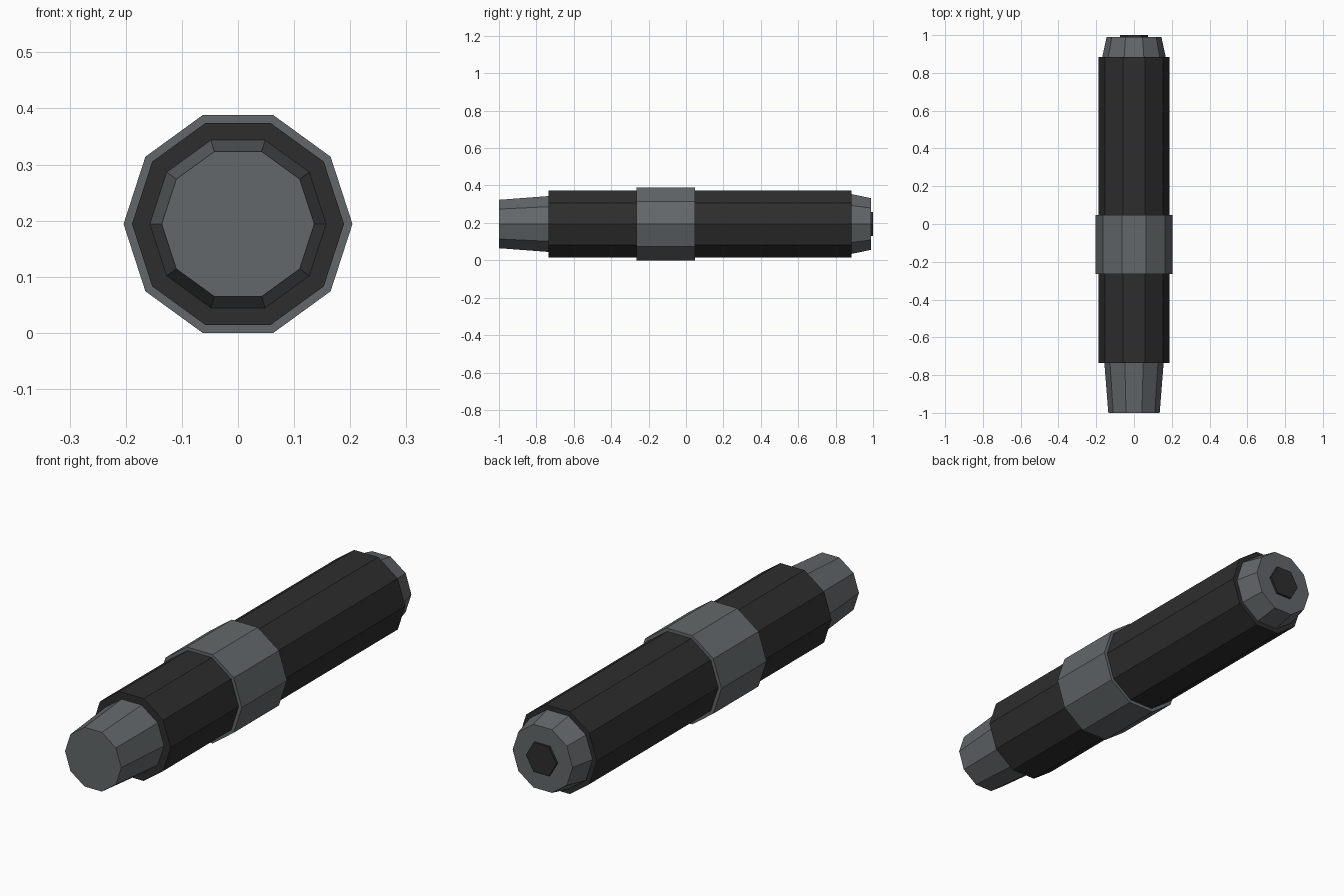
import bpy
import math

AXIS_Z = 0.194  # height of the long axis

cube = bpy.data.objects.get("Cube")
if cube:
    bpy.data.objects.remove(cube, do_unlink=True)


def make_material(name, color):
    mat = bpy.data.materials.new(name)
    mat.use_nodes = True
    mat.diffuse_color = color
    mat.node_tree.nodes["Principled BSDF"].inputs["Base Color"].default_value = color
    return mat


steel = make_material("steel grey", (0.125, 0.137, 0.144, 1))
rubber = make_material("black rubber", (0.027, 0.027, 0.027, 1))


def barrel(name, y0, y1, r0, r1, mat, sides=10):
    """Faceted tapered section along y, with a corner pointing to +x."""
    bpy.ops.mesh.primitive_cone_add(
        vertices=sides, radius1=r0, radius2=r1, depth=y1 - y0,
        location=(0, (y0 + y1) / 2, AXIS_Z), rotation=(-math.pi / 2, 0, 0))
    obj = bpy.context.object
    # Turn the profile so that a flat lies on top
    turn = math.pi / 2
    for v in obj.data.vertices:
        x, y = v.co.x, v.co.y
        v.co.x = x * math.cos(turn) - y * math.sin(turn)
        v.co.y = x * math.sin(turn) + y * math.cos(turn)
    obj.name = name
    obj.data.materials.append(mat)
    return obj


# Tapered tip at the front
barrel("front_tip", -1.0, -0.735, 0.136, 0.157, steel)
# Long grip and the raised band around it
barrel("grip", -0.735, 0.885, 0.189, 0.189, rubber)
barrel("middle_band", -0.265, 0.047, 0.204, 0.204, steel)
# Rear cap with a six-sided button
barrel("rear_cap", 0.885, 0.99, 0.168, 0.145, steel)
barrel("rear_button", 0.985, 1.0, 0.074, 0.074, rubber, sides=6)
